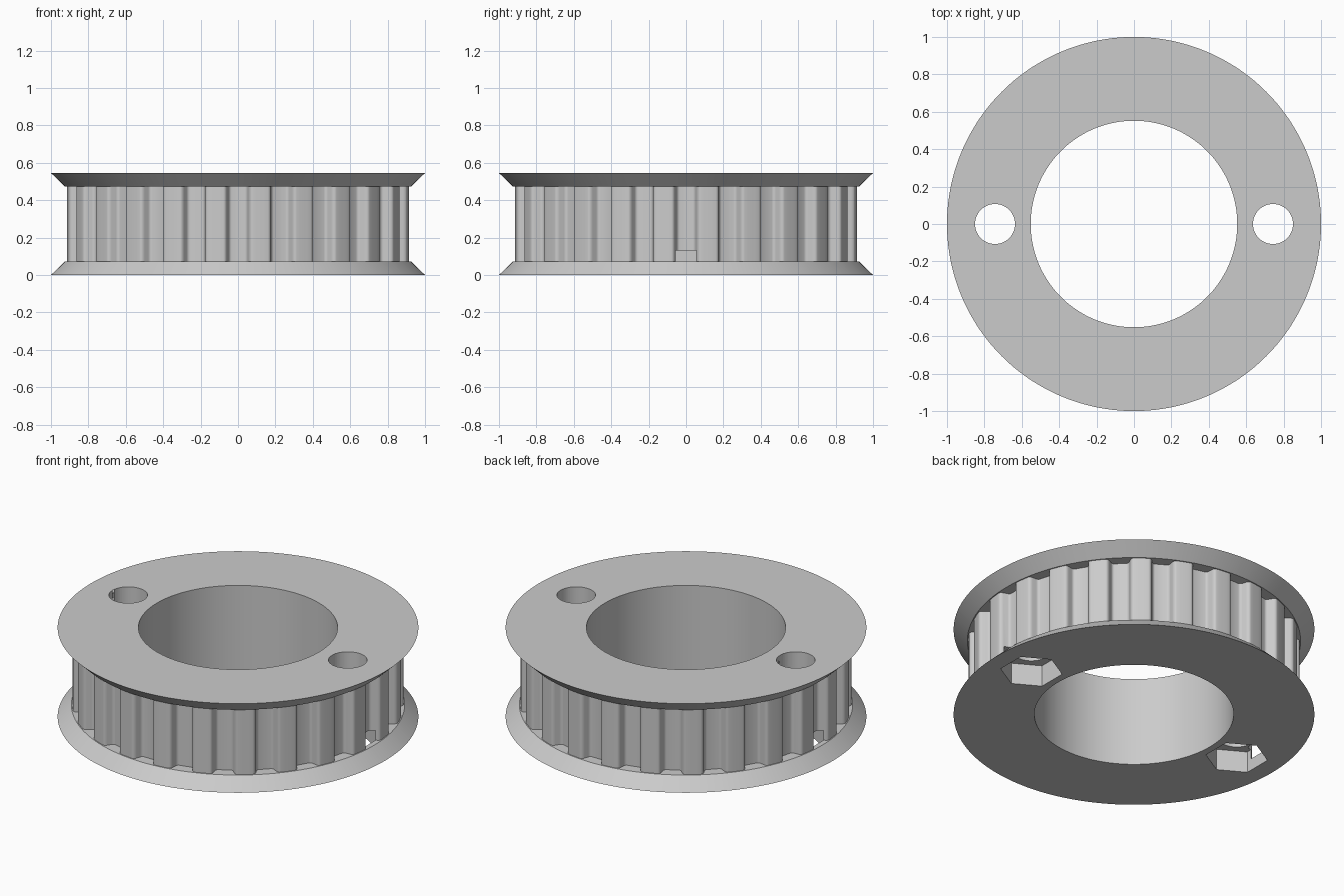
import bpy, bmesh
from math import pi, sin, cos, radians

cube = bpy.data.objects.get("Cube")
if cube:
    bpy.data.objects.remove(cube, do_unlink=True)

TEETH = 24
HEIGHT, RIM = 0.545, 0.073
TIP_R, NECK_R, BORE_R = 0.918, 0.924, 0.552

grey = bpy.data.materials.new("light grey plastic")
grey.use_nodes = True
grey.diffuse_color = (0.6, 0.6, 0.6, 1)
grey.node_tree.nodes["Principled BSDF"].inputs["Base Color"].default_value = (0.6, 0.6, 0.6, 1)

# Half of one rounded groove: (sideways offset, depth), floor centre to tooth land
half = [(0, .0585), (.036, .0585), (.044, .056), (.05, .050), (.053, .043),
        (.059, .019), (.062, .012), (.067, .005), (.073, .001), (.08, 0), (.1, 0)]
pitch = 2 * pi / TEETH
groove = [(-x, d) for x, d in reversed(half[1:])] + half + [(TIP_R * pitch / 2, 0)]
profile = [(k * pitch + x / TIP_R, TIP_R - d) for k in range(TEETH) for x, d in groove]


def make_object(name, bm):
    bmesh.ops.recalc_face_normals(bm, faces=bm.faces)
    mesh = bpy.data.meshes.new(name)
    bm.to_mesh(mesh)
    bm.free()
    obj = bpy.data.objects.new(name, mesh)
    bpy.context.collection.objects.link(obj)
    return obj


def prism(name, x, radius, sides, z0, z1, turn=0):
    bm = bmesh.new()
    ends = [[bm.verts.new((x + radius * cos(turn + 2 * pi * i / sides),
                           radius * sin(turn + 2 * pi * i / sides), z))
             for i in range(sides)] for z in (z0, z1)]
    for end in ends:
        bm.faces.new(end)
    for i in range(sides):
        j = (i + 1) % sides
        bm.faces.new((ends[0][i], ends[0][j], ends[1][j], ends[1][i]))
    return make_object(name, bm)


# Pulley body: closed stack of rings; None means the toothed outline
levels = [(BORE_R, 0), (1, 0), (NECK_R, RIM), (None, RIM),
          (None, HEIGHT - RIM), (NECK_R, HEIGHT - RIM), (1, HEIGHT), (BORE_R, HEIGHT)]
bm = bmesh.new()
rings = [[bm.verts.new(((r or tr) * cos(a), (r or tr) * sin(a), z)) for a, tr in profile]
         for r, z in levels]
count = len(profile)
for n, ring in enumerate(rings):
    upper = rings[(n + 1) % len(rings)]
    for i in range(count):
        j = (i + 1) % count
        bm.faces.new((ring[i], ring[j], upper[j], upper[i]))
body = make_object("toothed_pulley", bm)
body.data.materials.append(grey)

# Bolt holes and hexagonal nut pockets on both sides
cutters = []
for side in (-1, 1):
    x = side * 0.743
    cutters.append(prism("bolt_hole_cutter", x, 0.107, 48, -0.1, 0.7))
    cutters.append(prism("nut_pocket_cutter", x, 0.173, 6, -0.1, 0.13, radians(30)))

bpy.context.view_layer.objects.active = body
body.select_set(True)
for cutter in cutters:
    cutter.hide_render = True
    cut = body.modifiers.new("cut", 'BOOLEAN')
    cut.operation = 'DIFFERENCE'
    cut.solver = 'EXACT'
    cut.object = cutter
    bpy.ops.object.modifier_apply(modifier=cut.name)
for cutter in cutters:
    bpy.data.objects.remove(cutter, do_unlink=True)

bpy.ops.object.shade_smooth_by_angle(angle=radians(30))
